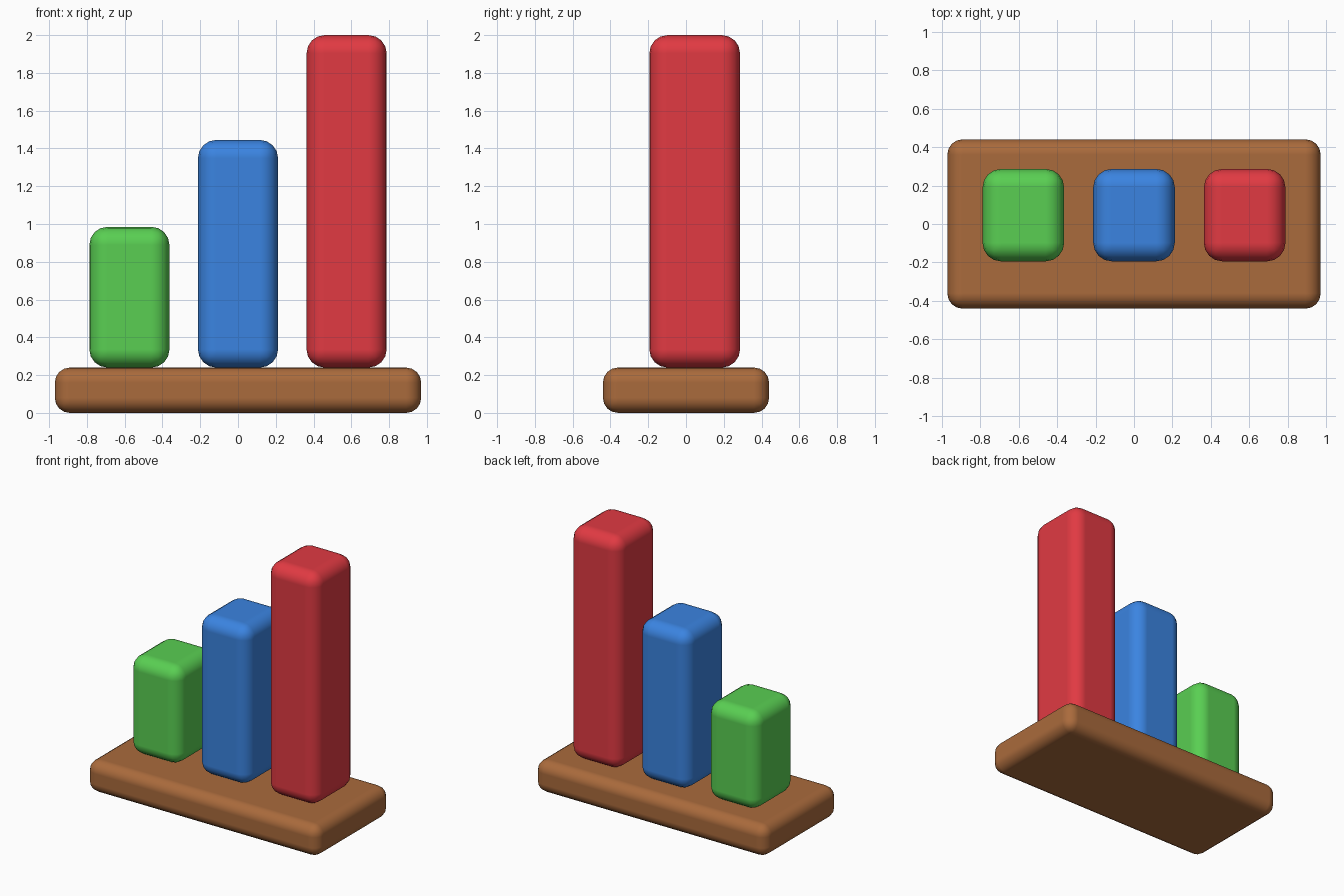
import bpy
import math

if "Cube" in bpy.data.objects:
    bpy.data.objects.remove(bpy.data.objects["Cube"])


def material(name, color):
    mat = bpy.data.materials.new(name)
    mat.diffuse_color = (*color, 1.0)
    mat.use_nodes = True
    mat.node_tree.nodes["Principled BSDF"].inputs["Base Color"].default_value = mat.diffuse_color
    return mat


def rounded_block(name, center, size, radius, mat):
    """Box with rounded edges and flat-looking faces."""
    bpy.ops.mesh.primitive_cube_add(size=1, location=center)
    ob = bpy.context.object
    ob.name = name
    ob.scale = size
    bpy.ops.object.transform_apply(location=False, rotation=False, scale=True)
    ob.data.materials.append(mat)
    bpy.ops.object.shade_smooth_by_angle(angle=math.radians(40))
    bevel = ob.modifiers.new("rounded_edges", 'BEVEL')
    bevel.width = radius
    bevel.segments = 4
    bevel.harden_normals = True
    return ob


# Wooden base
BASE_TOP = 0.24
rounded_block("base", (0, 0, BASE_TOP / 2), (1.94, 0.88, BASE_TOP), 0.08,
              material("brown", (0.40, 0.145, 0.045)))

# Three bars rising from left to right: name, colour, x, top height
bars = [
    ("short_bar", "green", (0.10, 0.62, 0.085), -0.575, 0.985),
    ("middle_bar", "blue", (0.043, 0.23, 0.75), 0.0, 1.445),
    ("tall_bar", "red", (0.75, 0.042, 0.055), 0.575, 2.0),
]
for name, color_name, color, x, top in bars:
    rounded_block(name, (x, 0.046, (BASE_TOP + top) / 2),
                  (0.424, 0.48, top - BASE_TOP), 0.096,
                  material(color_name, color))
